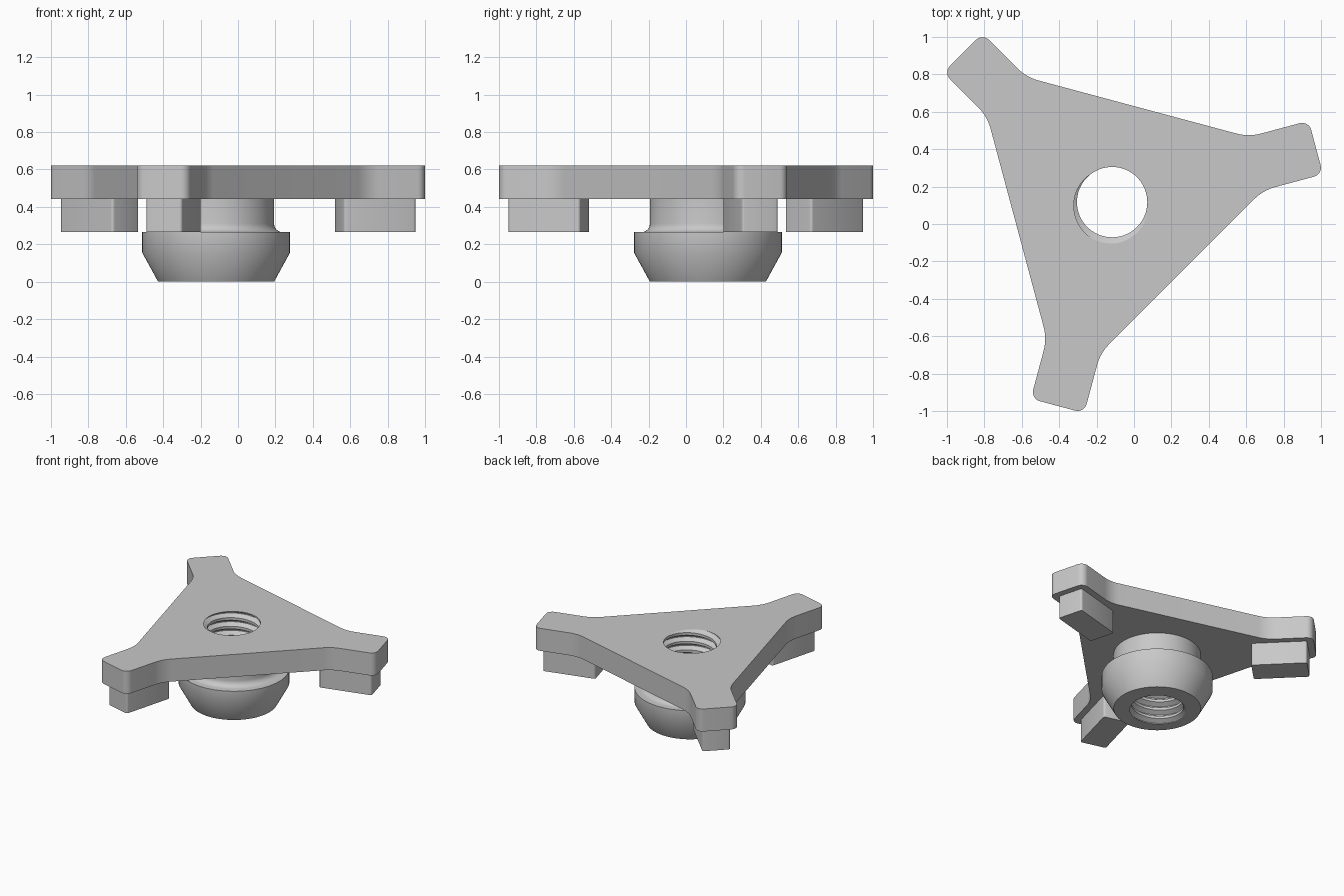
import bpy, bmesh, math
from mathutils import Vector, Matrix

cube = bpy.data.objects.get("Cube")
if cube:
    bpy.data.objects.remove(cube, do_unlink=True)

CENTRE = Vector((-0.117, 0.117, 0))
ARM_ANGLES = [math.radians(a) for a in (15, 135, 255)]
PLATE_Z, TOP_Z, FOOT_Z = 0.443, 0.62, 0.265

grey = bpy.data.materials.new("plain grey")
grey.use_nodes = True
grey.diffuse_color = (0.58, 0.58, 0.58, 1)
grey.node_tree.nodes["Principled BSDF"].inputs["Base Color"].default_value = (0.58, 0.58, 0.58, 1)


def finish(name, bm):
    """Turn a bmesh into an object around the hub axis."""
    bmesh.ops.recalc_face_normals(bm, faces=bm.faces)
    mesh = bpy.data.meshes.new(name)
    bm.to_mesh(mesh)
    bm.free()
    mesh.materials.append(grey)
    obj = bpy.data.objects.new(name, mesh)
    obj.location = CENTRE
    bpy.context.collection.objects.link(obj)
    return obj


def activate(obj):
    bpy.ops.object.select_all(action='DESELECT')
    obj.select_set(True)
    bpy.context.view_layer.objects.active = obj


def rounded(corners, steps=8):
    """Replace each corner (position, radius) with an arc."""
    pts = []
    for i, (p, r) in enumerate(corners):
        u = (corners[i - 1][0] - p).normalized()
        v = (corners[(i + 1) % len(corners)][0] - p).normalized()
        half = u.angle(v) / 2
        c = p + (u + v).normalized() * r / math.sin(half)
        reach = r / math.tan(half)
        a, b = (p + u * reach - c).normalized(), (p + v * reach - c).normalized()
        pts += [c + a.slerp(b, k / steps) * r for k in range(steps + 1)]
    return pts


def prism(name, pts, z0, z1):
    bm = bmesh.new()
    low = [bm.verts.new((p.x, p.y, z0)) for p in pts]
    high = [bm.verts.new((p.x, p.y, z1)) for p in pts]
    bm.faces.new(low)
    bm.faces.new(high)
    for i in range(len(pts)):
        bm.faces.new([low[i - 1], low[i], high[i], high[i - 1]])
    return finish(name, bm)


def arm_corners(angle, local):
    turn = Matrix.Rotation(angle, 3, 'Z')
    return [(turn @ Vector((x, y, 0)), r) for x, y, r in local]


# Three-armed plate
arm = [(0.796, -0.148, 0.25), (1.128, -0.148, 0.05),
       (1.128, 0.148, 0.05), (0.796, 0.148, 0.25)]
plate = prism("plate", rounded([c for a in ARM_ANGLES for c in arm_corners(a, arm)]),
              PLATE_Z, TOP_Z)

# Feet under the arm tips
foot = [(x, y, 0.015) for x, y in ((0.682, -0.1), (1.08, -0.1), (1.08, 0.1), (0.682, 0.1))]
parts = [prism(f"foot_{i + 1}", rounded(arm_corners(a, foot), 4), FOOT_Z, PLATE_Z)
         for i, a in enumerate(ARM_ANGLES)]

# Turned collar with filleted neck and tapered end
NECK, FILLET = 0.31, 0.045
profile = [(0, 0), (0.31, 0), (0.395, 0.155), (0.395, FOOT_Z)]
for k in range(7):
    t = math.pi / 2 * k / 6
    profile.append((NECK + FILLET * (1 - math.sin(t)), FOOT_Z + FILLET * (1 - math.cos(t))))
profile += [(NECK, PLATE_Z), (0, PLATE_Z)]
bm = bmesh.new()
line = [bm.verts.new((r, 0, z)) for r, z in profile]
edges = [bm.edges.new(pair) for pair in zip(line, line[1:])]
bmesh.ops.spin(bm, geom=line + edges, cent=(0, 0, 0), axis=(0, 0, 1),
               angle=math.tau, steps=96, use_merge=False)
bmesh.ops.remove_doubles(bm, verts=bm.verts, dist=1e-5)
collar = finish("collar", bm)

# Helical thread cutter: (height in one pitch, radius) repeated up the helix
PITCH, TURNS, SIDES = 0.068, 13, 72
thread = [(0, 0.188), (0.3, 0.188), (0.6, 0.222), (0.7, 0.222)]
start = TOP_Z - PITCH * (10 + 0.65 + 255 / 360)
bm = bmesh.new()
rows = []
for k in range(TURNS * 4 + 1):
    h, r = thread[k % 4]
    rows.append([bm.verts.new((r * math.cos(math.tau * i / SIDES),
                               r * math.sin(math.tau * i / SIDES),
                               start + PITCH * (k // 4 + h + i / SIDES)))
                 for i in range(SIDES)])


def helix_vert(k, i):
    return rows[k + 4 * (i // SIDES)][i % SIDES]


for k in range(len(rows) - 1):
    for i in range(SIDES):
        if i < SIDES - 1 or k + 5 < len(rows):
            bm.faces.new([helix_vert(k, i), helix_vert(k, i + 1),
                          helix_vert(k + 1, i + 1), helix_vert(k + 1, i)])
low, high = bm.verts.new((0, 0, -0.5)), bm.verts.new((0, 0, 1.1))
for e in [e for e in bm.edges if e.is_boundary]:
    bm.faces.new([*e.verts, high if e.verts[0].co.z > 0.3 else low])
cutter = finish("thread_cutter", bm)
cutter.hide_render = True

# Threaded bore through plate and collar
for obj in (plate, collar):
    mod = obj.modifiers.new("bore", 'BOOLEAN')
    mod.operation = 'DIFFERENCE'
    mod.solver = 'EXACT'
    mod.object = cutter
    activate(obj)
    bpy.ops.object.modifier_apply(modifier=mod.name)
bpy.data.objects.remove(cutter, do_unlink=True)

for obj in [plate, collar] + parts:
    activate(obj)
    bpy.ops.object.shade_smooth_by_angle(angle=math.radians(30))
